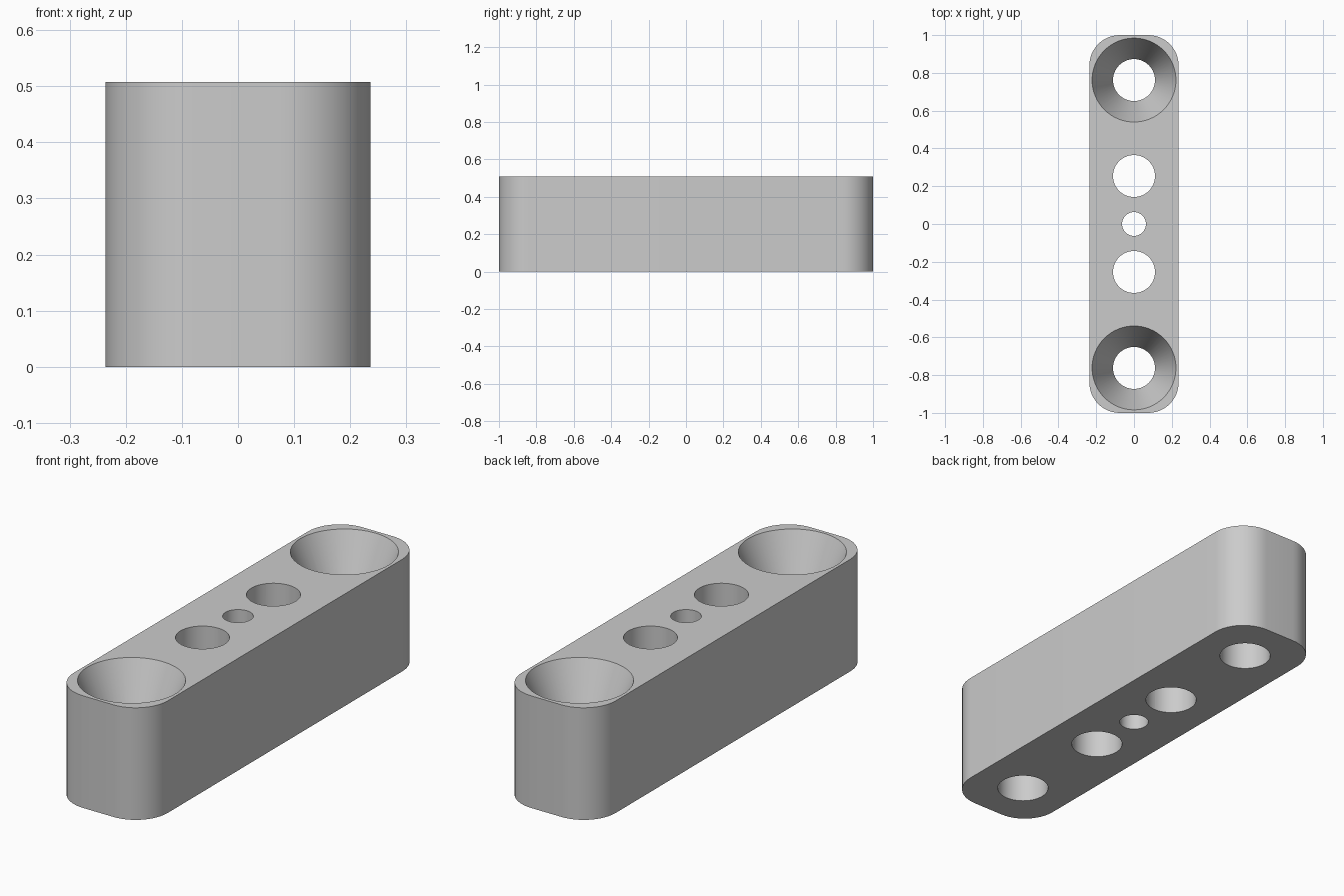
import bpy, bmesh, math

if "Cube" in bpy.data.objects:
    bpy.data.objects.remove(bpy.data.objects["Cube"], do_unlink=True)

HALF_W, HALF_L, HEIGHT, CORNER = 0.236, 1.0, 0.508, 0.16
HOLE_R, SINK_R, SINK_DEPTH, PIN_R = 0.111, 0.222, 0.254, 0.063
PITCH = 0.254
OVER = 0.1
SEGMENTS = 64

# Plain grey plastic
grey = bpy.data.materials.new("light_grey")
grey.use_nodes = True
colour = (0.6, 0.6, 0.6, 1)
grey.diffuse_color = colour
grey.node_tree.nodes["Principled BSDF"].inputs["Base Color"].default_value = colour


def new_object(name, bm):
    bmesh.ops.recalc_face_normals(bm, faces=bm.faces)
    mesh = bpy.data.meshes.new(name)
    bm.to_mesh(mesh)
    bm.free()
    mesh.materials.append(grey)
    obj = bpy.data.objects.new(name, mesh)
    bpy.context.collection.objects.link(obj)
    return obj


def rounded_block(name, steps=12):
    """Rounded rectangle outline pulled up to a block."""
    bm = bmesh.new()
    outline = []
    for quarter, (sx, sy) in enumerate([(1, 1), (-1, 1), (-1, -1), (1, -1)]):
        cx, cy = sx * (HALF_W - CORNER), sy * (HALF_L - CORNER)
        for i in range(steps + 1):
            a = (quarter + i / steps) * math.pi / 2
            outline.append(bm.verts.new((cx + CORNER * math.cos(a),
                                         cy + CORNER * math.sin(a), 0)))
    base = bm.faces.new(outline)
    pulled = bmesh.ops.extrude_face_region(bm, geom=[base], use_keep_orig=True)
    top = [g for g in pulled["geom"] if isinstance(g, bmesh.types.BMVert)]
    bmesh.ops.translate(bm, verts=top, vec=(0, 0, HEIGHT))
    return new_object(name, bm)


def turned_cutter(name, y, profile):
    """Closed solid turned from (radius, height) pairs."""
    bm = bmesh.new()
    rings = []
    for r, z in profile:
        rings.append([bm.verts.new((r * math.cos(a), y + r * math.sin(a), z))
                      for a in (math.tau * i / SEGMENTS for i in range(SEGMENTS))])
    for low, high in zip(rings, rings[1:]):
        for i in range(SEGMENTS):
            j = (i + 1) % SEGMENTS
            bm.faces.new((low[i], low[j], high[j], high[i]))
    bm.faces.new(rings[0])
    bm.faces.new(rings[-1])
    return new_object(name, bm)


# Straight holes and countersunk screw holes
def straight(r):
    return [(r, -OVER), (r, HEIGHT + OVER)]


countersunk = [(HOLE_R, -OVER), (HOLE_R, HEIGHT - SINK_DEPTH),
               (SINK_R, HEIGHT), (SINK_R, HEIGHT + OVER)]

block = rounded_block("spacer_block")
cutters = [turned_cutter("pin_hole_cutter", 0, straight(PIN_R))]
for side in (-1, 1):
    cutters.append(turned_cutter("through_hole_cutter", side * PITCH, straight(HOLE_R)))
    cutters.append(turned_cutter("screw_hole_cutter", side * 3 * PITCH, countersunk))

bpy.ops.object.select_all(action='DESELECT')
block.select_set(True)
bpy.context.view_layer.objects.active = block
for cutter in cutters:
    cutter.hide_render = True
    cut = block.modifiers.new("hole", 'BOOLEAN')
    cut.operation = 'DIFFERENCE'
    cut.solver = 'EXACT'
    cut.object = cutter
    bpy.ops.object.modifier_apply(modifier=cut.name)
    bpy.data.objects.remove(cutter, do_unlink=True)

# Smooth walls with crisp rims
bpy.ops.object.shade_smooth_by_angle(angle=math.radians(20))
